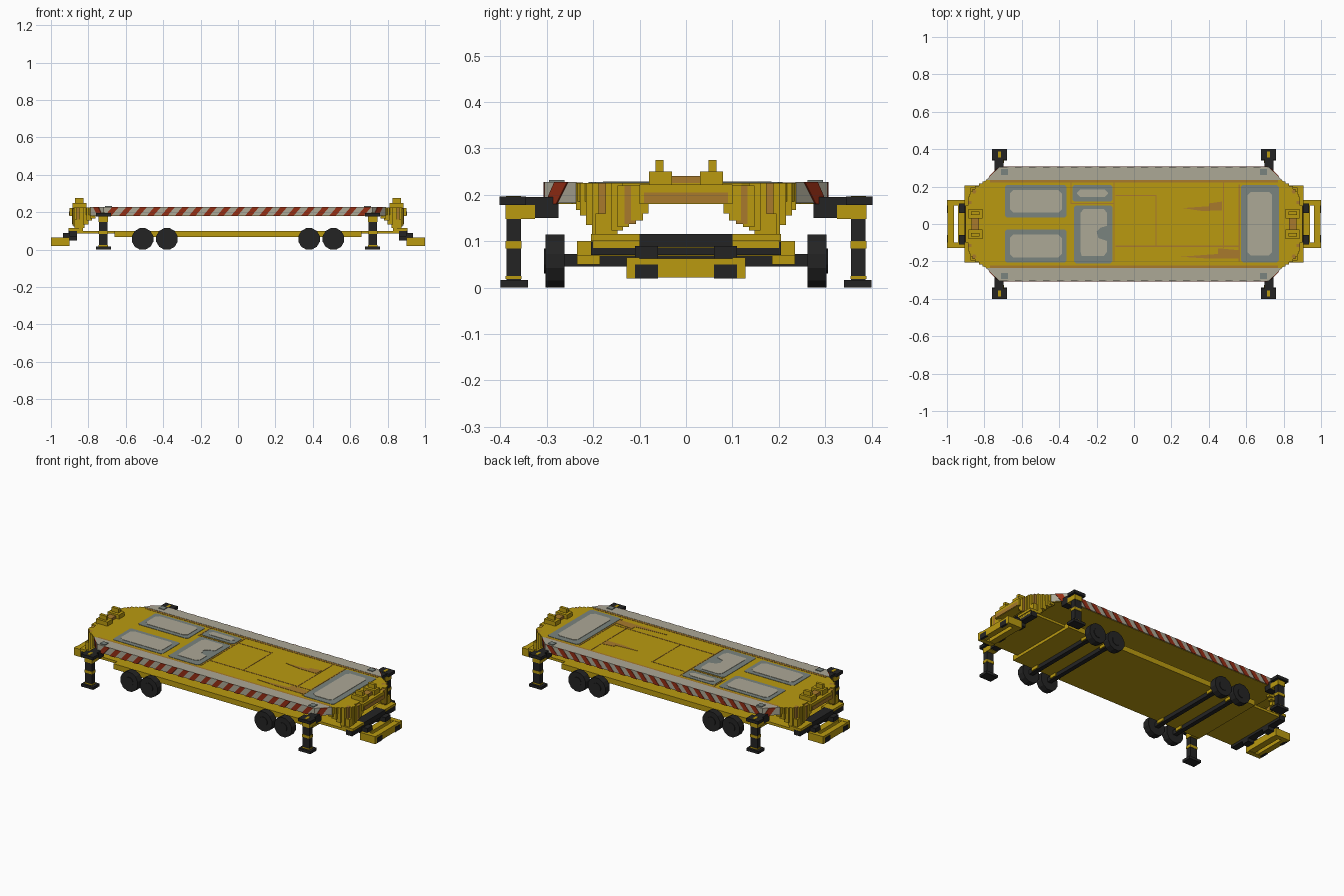
import bpy, math
from mathutils import Vector

if "Cube" in bpy.data.objects:
    bpy.data.objects.remove(bpy.data.objects["Cube"], do_unlink=True)


def material(name, rgb):
    lin = [((c / 255 + 0.055) / 1.055) ** 2.4 if c > 10 else c / 255 / 12.92 for c in rgb]
    m = bpy.data.materials.new(name)
    m.use_nodes = True
    m.diffuse_color = (*lin, 1)
    m.node_tree.nodes["Principled BSDF"].inputs["Base Color"].default_value = (*lin, 1)
    return m


YELLOW = material("yellow paint", (186, 154, 16))
LIGHT = material("light grey", (172, 168, 150))
BLUE = material("blue grey", (122, 131, 126))
RED = material("warning red", (150, 46, 20))
BLACK = material("black metal", (36, 36, 36))
RUST = material("rust brown", (168, 122, 44))


def extrude(name, pts, vec, mat):
    """Flat polygon of 3D points swept along a vector."""
    n = len(pts)
    a = [Vector(p) for p in pts]
    verts = a + [p + Vector(vec) for p in a]
    normal = sum((a[i].cross(a[(i + 1) % n]) for i in range(n)), Vector())
    flip = normal.dot(Vector(vec)) < 0
    faces = [list(range(n))[::-1], list(range(n, 2 * n))]
    faces += [[i, (i + 1) % n, n + (i + 1) % n, n + i] for i in range(n)]
    if flip:
        faces = [f[::-1] for f in faces]
    me = bpy.data.meshes.new(name)
    me.from_pydata(verts, [], faces)
    me.materials.append(mat)
    ob = bpy.data.objects.new(name, me)
    bpy.context.collection.objects.link(ob)
    return ob


def slab(name, pts, z0, z1, mat):
    return extrude(name, [(x, y, z0) for x, y in pts], (0, 0, z1 - z0), mat)


def box(name, x, y, z, mat):
    """Box from (low, high) ranges."""
    return slab(name, [(x[0], y[0]), (x[1], y[0]), (x[1], y[1]), (x[0], y[1])], z[0], z[1], mat)


def mbox(name, x, y, z, mat, sx=1, sy=1):
    """Box mirrored into a given quadrant."""
    return box(name, sorted(v * sx for v in x), sorted(v * sy for v in y), z, mat)


def symmetric(quarter):
    """Closed outline from the points of its +x +y quarter."""
    q = quarter
    return (q + [(-x, y) for x, y in q[::-1]] + [(-x, -y) for x, y in q]
            + [(x, -y) for x, y in q[::-1]])


# Upper deck and its wide underside
slab("upper_deck", symmetric([(0.87, 0.12), (0.83, 0.2), (0.79, 0.236)]), 0.185, 0.225, YELLOW)
slab("deck_underside", symmetric([(0.79, 0.23), (0.72, 0.30)]), 0.18, 0.195, YELLOW)

# Lower chassis plate with narrow end tongues
box("chassis_plate", (-0.66, 0.66), (-0.235, 0.235), (0.068, 0.1), YELLOW)
box("chassis_tongue", (-0.9, 0.9), (-0.2, 0.2), (0.085, 0.1), YELLOW)

# Side edge strips with diagonal red bars
Z0, Z1, PERIOD = 0.18, 0.228, 0.075
for sy, side in ((-1, "front"), (1, "back")):
    strip = [(-0.79, 0.236), (0.79, 0.236), (0.72, 0.305), (-0.72, 0.305)]
    slab(side + "_edge_strip", [(x, y * sy) for x, y in strip], Z0 + 0.002, Z1, LIGHT)
    for i in range(-9, 10):
        c = i * PERIOD
        pts = [(c - 0.038, Z0), (c - 0.003, Z0), (c + 0.038, Z1), (c + 0.003, Z1)]
        extrude(side + "_red_bar", [(x, 0.304 * sy, z) for x, z in pts], (0, 0.003 * sy, 0), RED)
    for sx in (-1, 1):
        # Red bars on the cut corners
        def corner(t, z):
            return (sx * (0.72 + 0.07 * t), sy * (0.305 - 0.069 * t), z)
        extrude(side + "_corner_bar", [corner(0.05, Z0), corner(0.4, Z0), corner(0.75, Z1), corner(0.35, Z1)],
                (0.003 * sx, 0.003 * sy, 0), RED)
        # Tie plate over the outrigger
        mbox("tie_plate", (0.675, 0.71), (0.262, 0.295), (Z1, Z1 + 0.004), BLUE, sx, sy)
    # Worn seam along the inside of the strip
    mbox("edge_seam", (-0.77, 0.77), (0.222, 0.236), (0.224, 0.2265), RUST, 1, sy)


# Worn deck panels: blue-grey frame and pale centre
def rounded(x0, x1, y0, y1, r):
    return [(x0 + r, y0), (x1 - r, y0), (x1, y0 + r), (x1, y1 - r),
            (x1 - r, y1), (x0 + r, y1), (x0, y1 - r), (x0, y0 + r)]


for x0, x1, y0, y1, m in ((-0.69, -0.36, 0.035, 0.208, 0.026), (-0.69, -0.36, -0.205, -0.03, 0.026),
                          (-0.33, -0.115, 0.12, 0.208, 0.024), (-0.32, -0.115, -0.21, 0.1, None),
                          (0.572, 0.775, -0.205, 0.208, 0.036)):
    slab("panel_frame", rounded(x0, x1, y0, y1, 0.01), 0.224, 0.227, BLUE)
    if m:
        centre = rounded(x0 + m, x1 - m, y0 + m, y1 - m, 0.018)
    else:  # notched centre of the tall panel
        centre = [(-0.28, -0.17), (-0.16, -0.17), (-0.145, -0.15), (-0.145, -0.09), (-0.19, -0.075),
                  (-0.2, -0.04), (-0.18, -0.02), (-0.145, -0.01), (-0.145, 0.06), (-0.16, 0.08),
                  (-0.27, 0.08), (-0.285, 0.06), (-0.285, -0.15)]
    slab("panel_centre", centre, 0.226, 0.229, LIGHT)

# Thin seams and scuffed patches on the deck
for x0, x1, y0, y1 in ((-0.34, -0.333, 0.11, 0.225), (-0.34, -0.105, 0.107, 0.113),
                       (-0.11, -0.103, -0.2, 0.225), (0.115, 0.12, -0.12, 0.155),
                       (0.475, 0.48, -0.13, 0.225), (-0.1, 0.12, 0.15, 0.155),
                       (-0.1, 0.56, -0.122, -0.116), (0.56, 0.567, -0.2, 0.21)):
    box("deck_seam", (x0, x1), (y0, y1), (0.224, 0.2265), RUST)
slab("scuff", [(0.26, 0.085), (0.36, 0.07), (0.47, 0.072), (0.47, 0.12), (0.4, 0.11), (0.4, 0.095)], 0.224, 0.2268, RUST)
slab("scuff", [(0.25, -0.175), (0.4, -0.185), (0.56, -0.185), (0.56, -0.14), (0.45, -0.13), (0.45, -0.16)], 0.224, 0.2268, RUST)

# Ribbed end curtains: (x, y, bottom z) along the tapered ends
PATH = [(0.775, 0.238, 0.18), (0.81, 0.22, 0.155), (0.85, 0.195, 0.115), (0.875, 0.165, 0.115),
        (0.885, 0.14, 0.13), (0.888, 0.11, 0.145), (0.888, 0.085, 0.175)]
ribs = []
for a, b in zip(PATH, PATH[1:]):
    ribs += [Vector(a).lerp(Vector(b), t) for t in (0, 0.5)]
for sx, end in ((-1, "right"), (1, "left")):
    for sy in (-1, 1):
        for i, p in enumerate(ribs):
            mat = RUST if i in (5, 9) else YELLOW
            top = 0.225 if i < 8 else 0.22
            mbox(end + "_curtain_rib", (p.x - 0.03, p.x), (p.y - 0.017, p.y + 0.008), (p.z, top), mat, sx, sy)
        # Brackets joining curtain and chassis
        mbox(end + "_bracket", (0.83, 0.905), (0.1, 0.205), (0.1, 0.115), YELLOW, sx, sy)
        mbox(end + "_bracket_post", (0.83, 0.875), (0.15, 0.195), (0.1, 0.16), YELLOW, sx, sy)
        # Stepped lugs on top
        mbox(end + "_lug_base", (0.81, 0.885), (0.03, 0.08), (0.22, 0.25), YELLOW, sx, sy)
        mbox(end + "_lug_post", (0.827, 0.872), (0.048, 0.066), (0.24, 0.275), YELLOW, sx, sy)
        # Hitch arms and hooks
        mbox(end + "_hitch_arm", (0.86, 0.935), (0.06, 0.11), (0.05, 0.09), BLACK, sx, sy)
        mbox(end + "_hitch_hook", (0.985, 1.0), (0.06, 0.11), (0.02, 0.05), BLACK, sx, sy)
        mbox(end + "_hitch_cheek", (0.9, 0.999), (0.1, 0.128), (0.02, 0.065), YELLOW, sx, sy)
    mbox(end + "_arch_top", (0.84, 0.9), (-0.1, 0.1), (0.18, 0.222), YELLOW, sx)
    mbox(end + "_arch_wear", (0.9, 0.903), (-0.09, 0.09), (0.182, 0.205), RUST, sx)
    mbox(end + "_lug_bridge", (0.83, 0.87), (-0.035, 0.035), (0.22, 0.24), RUST, sx)
    mbox(end + "_bumper", (0.86, 0.9), (-0.205, 0.205), (0.07, 0.099), BLACK, sx)
    mbox(end + "_crossbar", (0.85, 0.907), (-0.1, 0.1), (0.086, 0.115), BLACK, sx)
    # Slotted hitch frame
    mbox(end + "_hitch_inner_bar", (0.9, 0.94), (-0.128, 0.128), (0.022, 0.063), YELLOW, sx)
    mbox(end + "_hitch_outer_bar", (0.962, 0.998), (-0.128, 0.128), (0.022, 0.063), YELLOW, sx)

# Outrigger legs
for sx in (-1, 1):
    for sy in (-1, 1):
        mbox("leg_foot", (0.68, 0.76), (0.34, 0.4), (0, 0.016), BLACK, sx, sy)
        mbox("leg_post", (0.698, 0.744), (0.356, 0.387), (0.015, 0.19), BLACK, sx, sy)
        mbox("leg_low_band", (0.696, 0.746), (0.354, 0.389), (0.018, 0.025), YELLOW, sx, sy)
        mbox("leg_middle_band", (0.696, 0.746), (0.354, 0.389), (0.084, 0.1), YELLOW, sx, sy)
        mbox("leg_bracket", (0.696, 0.746), (0.325, 0.389), (0.148, 0.178), YELLOW, sx, sy)
        mbox("leg_cap", (0.68, 0.76), (0.345, 0.402), (0.178, 0.196), BLACK, sx, sy)
        mbox("leg_arm", (0.697, 0.745), (0.275, 0.35), (0.15, 0.195), BLACK, sx, sy)
        mbox("cap_mark", (0.712, 0.728), (0.355, 0.388), (0.195, 0.1975), YELLOW, sx, sy)

# Wheels and axles
for x in (-0.51, -0.38, 0.38, 0.51):
    box("axle", (x - 0.013, x + 0.013), (-0.265, 0.265), (0.045, 0.072), BLACK)
    for sy in (-1, 1):
        def ring(r, y):
            return [(x + r * math.cos(math.radians(15 + 30 * k)), y * sy,
                     0.0575 + r * math.sin(math.radians(15 + 30 * k))) for k in range(12)]
        extrude("tyre", ring(0.0592, 0.262), (0, 0.041 * sy, 0), BLACK)
        extrude("hub", ring(0.028, 0.3), (0, 0.006 * sy, 0), BLACK)
        mbox("axle_mount", (x - 0.02, x + 0.02), (0.185, 0.235), (0.05, 0.075), YELLOW, 1, sy)
